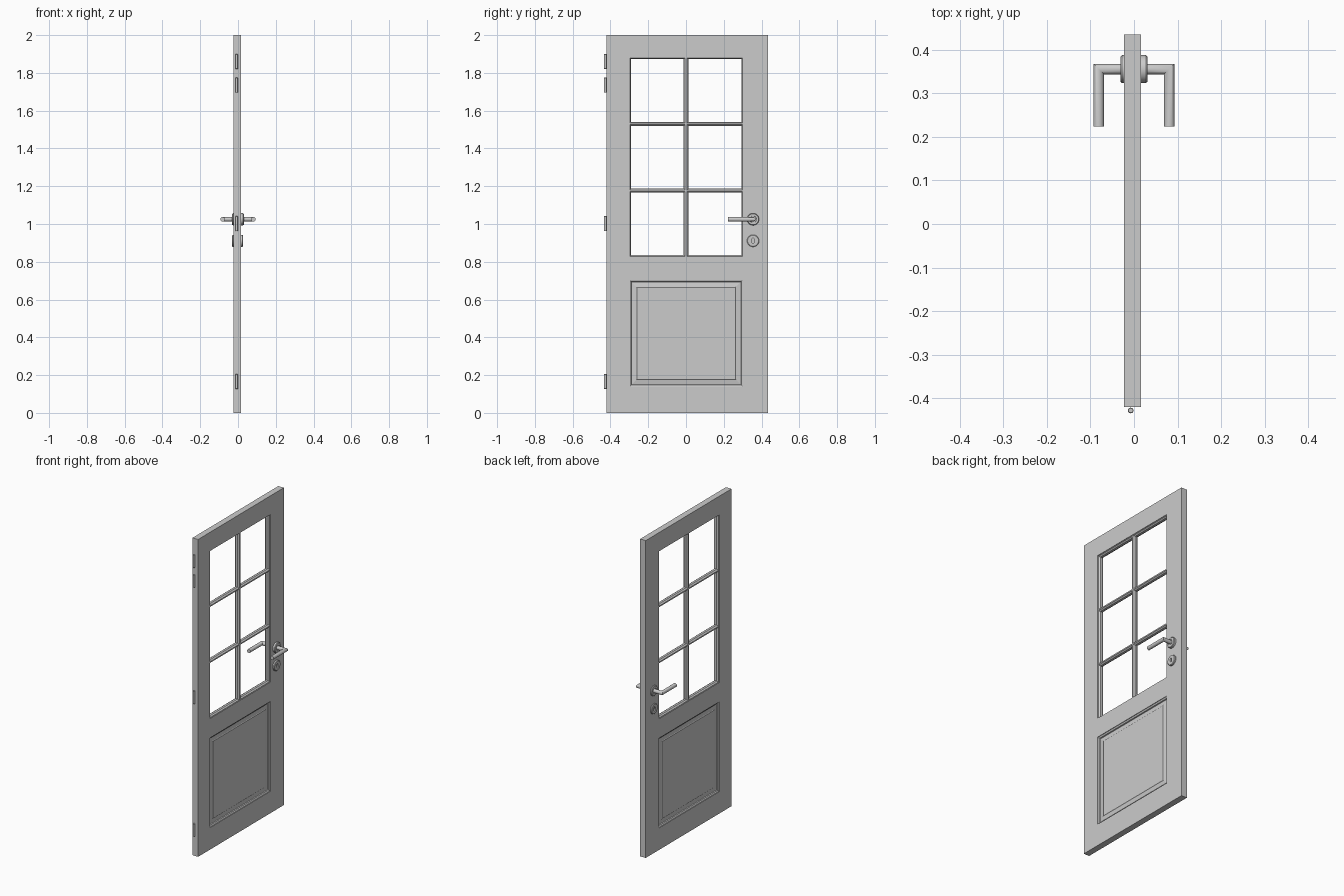
import bpy, bmesh, math

if "Cube" in bpy.data.objects:
    bpy.data.objects.remove(bpy.data.objects["Cube"])

CX, HALF = -0.0035, 0.0195           # door leaf mid-plane and half thickness
LOCK_Y, HANDLE_Z, KEY_Z = 0.355, 1.025, 0.911
Y0, Y1 = -0.30, 0.302                # opening sides


def finish(name, bm, smooth=False):
    bmesh.ops.recalc_face_normals(bm, faces=bm.faces)
    me = bpy.data.meshes.new(name)
    bm.to_mesh(me)
    bm.free()
    ob = bpy.data.objects.new(name, me)
    bpy.context.collection.objects.link(ob)
    if smooth:
        bpy.ops.object.select_all(action='DESELECT')
        ob.select_set(True)
        bpy.context.view_layer.objects.active = ob
        bpy.ops.object.shade_smooth_by_angle(angle=math.radians(35))
    return ob


def loft(name, loops, caps=True, smooth=False):
    """Skin a series of closed loops that have equal point counts."""
    bm = bmesh.new()
    rings = [[bm.verts.new(p) for p in loop] for loop in loops]
    n = len(rings[0])
    for a, b in zip(rings, rings[1:]):
        for i in range(n):
            j = (i + 1) % n
            bm.faces.new((a[i], a[j], b[j], b[i]))
    if caps:
        bm.faces.new(rings[0])
        bm.faces.new(rings[-1])
    return finish(name, bm, smooth)


def rect(inset, depth, z0, z1):
    x = CX + depth
    a, b, c, d = Y0 + inset, Y1 - inset, z0 + inset, z1 - inset
    return [(x, a, c), (x, b, c), (x, b, d), (x, a, d)]


def ellipse(x, ry, rz, z, n=32):
    return [(x, LOCK_Y + ry * math.cos(2 * math.pi * i / n),
             z + rz * math.sin(2 * math.pi * i / n)) for i in range(n)]


# Door leaf: grid of cells with the window and panel openings left out
ys = [-0.42, Y0, Y1, 0.434]
zs = [0, 0.138, 0.704, 0.826, 1.882, 2.0]
bm = bmesh.new()
g = [[bm.verts.new((CX - HALF, y, z)) for z in zs] for y in ys]
for i in range(3):
    for j in range(5):
        if not (i == 1 and j in (1, 3)):
            bm.faces.new((g[i][j], g[i + 1][j], g[i + 1][j + 1], g[i][j + 1]))
ext = bmesh.ops.extrude_face_region(bm, geom=bm.faces[:], use_keep_orig=True)
for v in ext['geom']:
    if isinstance(v, bmesh.types.BMVert):
        v.co.x += 2 * HALF
finish("door_leaf", bm)

# Window moulding: stepped rebate on both faces
half = [(0, 0.0155), (0.003, 0.0155), (0.005, 0.011), (0.009, 0.007)]
prof = half + [(i, -d) for i, d in reversed(half)]
loft("window_moulding", [rect(i, d, 0.826, 1.882) for i, d in prof], caps=False)

# Lower raised-and-fielded panel, moulded on both faces
half = [(0.040, 0.011), (0.037, 0.0085), (0.014, 0.005), (0.011, 0.006),
        (0.009, 0.012), (0.003, 0.0155), (0, 0.0155)]
prof = half + [(i, -d) for i, d in reversed(half)]
loft("lower_panel", [rect(i, d, 0.138, 0.704) for i, d in prof])

# Glazing bars with a stepped section
quarter = [(0.016, 0.004), (0.013, 0.004), (0.012, 0.009), (0.008, 0.011), (0.006, 0.006)]
bar = [(0.015, 0.0045), (0.010, 0.006), (0.007, 0.0115), (-0.007, 0.0115),
       (-0.010, 0.006), (-0.015, 0.0045)]


def section(w):
    s = [(d, c * w) for d, c in bar and [(0.0155, 0.005), (0.011, 0.008), (0.007, 0.013)]]
    return (s + [(-d, c) for d, c in reversed(s)]
            + [(-d, -c) for d, c in s] + [(d, -c) for d, c in reversed(s)])


loft("vertical_glazing_bar",
     [[(CX + d, 0.001 + c, z) for d, c in section(1.0)] for z in (0.826, 1.882)])
for k, z in enumerate((1.177, 1.530)):
    loft(f"horizontal_glazing_bar_{k + 1}",
         [[(CX + d, y, z + c) for d, c in section(0.8)] for y in (Y0, Y1)])

# Lever handles, roses and key escutcheons on both faces
for s, side in ((1, "right"), (-1, "left")):
    rose = [(0.012, 0.032), (0.027, 0.032), (0.0305, 0.029), (0.0305, 0.018),
            (0.028, 0.017), (0.028, 0.010)]
    loft(f"handle_rose_{side}", [ellipse(s * x, r, r, HANDLE_Z) for x, r in rose], smooth=True)

    key = [(0.012, 0.032, 0.032), (0.024, 0.032, 0.032), (0.027, 0.029, 0.029),
           (0.027, 0.018, 0.020), (0.027, 0.007, 0.014), (0.017, 0.007, 0.014)]
    loft(f"key_escutcheon_{side}",
         [ellipse(s * x + (CX if s < 0 else 0), a, b, KEY_Z) for x, a, b in key], smooth=True)

    r, xc, n = 0.012, 0.081, 24
    ring = [(r * math.cos(2 * math.pi * i / n), r * math.sin(2 * math.pi * i / n)) for i in range(n)]
    loft(f"lever_{side}", [
        [(s * 0.016, LOCK_Y + a, HANDLE_Z + b) for a, b in ring],
        [(s * (xc + a), LOCK_Y + a, HANDLE_Z + b) for a, b in ring],
        [(s * (xc + a), 0.223, HANDLE_Z + b) for a, b in ring]], smooth=True)

# Hinge knuckles on the hanging edge
for k, z in enumerate((0.166, 1.002, 1.735, 1.86)):
    loops = []
    for dz, r in ((-0.04, 0.005), (-0.038, 0.0065), (0.038, 0.0065), (0.04, 0.005)):
        loops.append([(-0.0075 + r * math.cos(math.pi * i / 8),
                       -0.4275 + r * math.sin(math.pi * i / 8), z + dz) for i in range(16)])
    loft(f"hinge_{k + 1}", loops, smooth=True)
